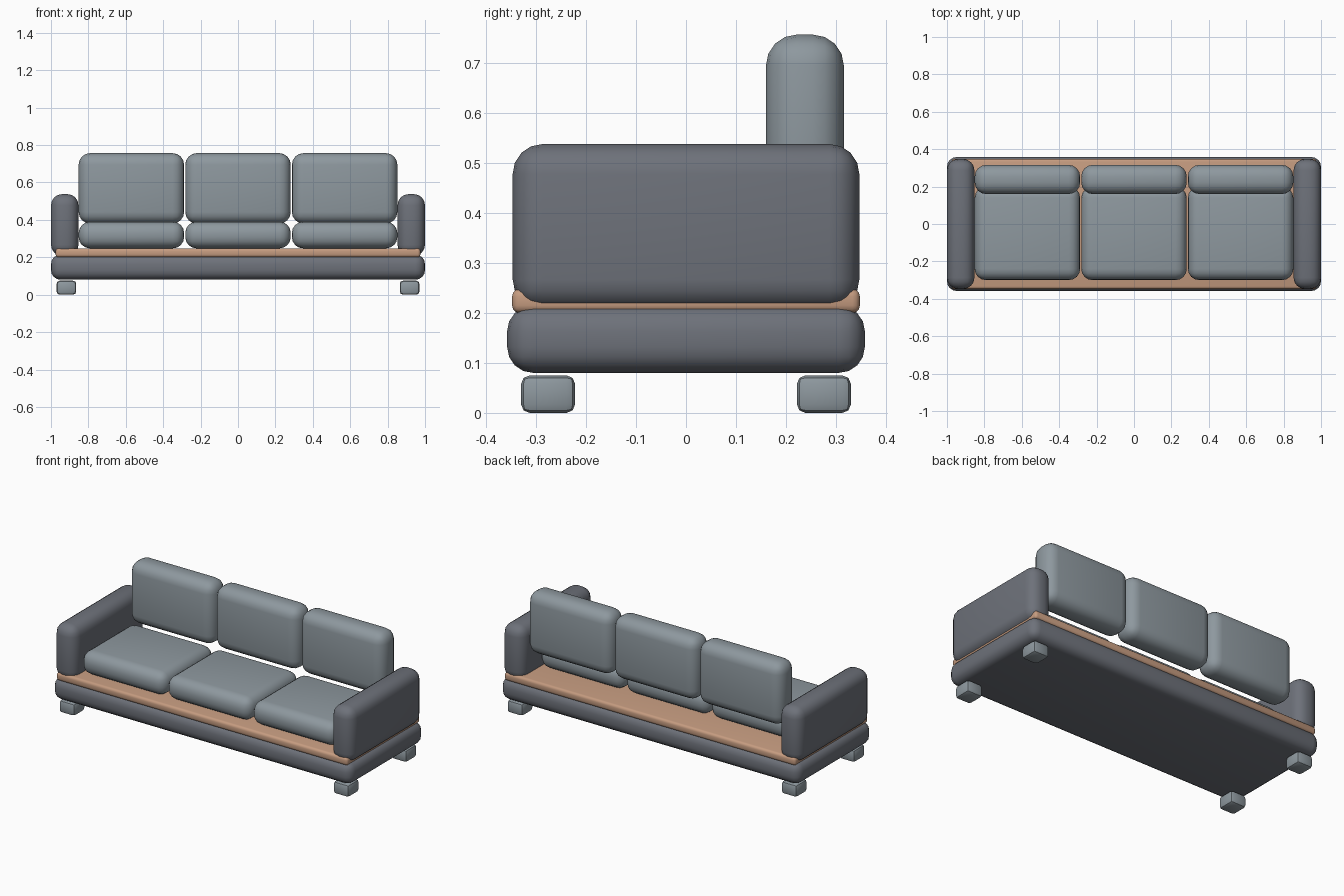
import bpy
import bmesh
from mathutils import Vector

if "Cube" in bpy.data.objects:
    bpy.data.objects.remove(bpy.data.objects["Cube"], do_unlink=True)


def material(name, rgb):
    mat = bpy.data.materials.new(name)
    mat.use_nodes = True
    mat.diffuse_color = (*rgb, 1)
    bsdf = next(n for n in mat.node_tree.nodes if n.type == 'BSDF_PRINCIPLED')
    bsdf.inputs["Base Color"].default_value = (*rgb, 1)
    return mat


DARK = material("dark grey fabric", (0.155, 0.167, 0.195))
LIGHT = material("light grey fabric", (0.27, 0.315, 0.345))
WOOD = material("tan wood", (0.56, 0.33, 0.215))


def rounded_box(name, low, high, radius, segments, mat):
    """Box between two corners with rounded edges."""
    low, high = Vector(low), Vector(high)
    bm = bmesh.new()
    bmesh.ops.create_cube(bm, size=1)
    for v in bm.verts:
        v.co = Vector(a * b for a, b in zip(v.co, high - low))
    mesh = bpy.data.meshes.new(name)
    bm.to_mesh(mesh)
    bm.free()
    mesh.materials.append(mat)
    obj = bpy.data.objects.new(name, mesh)
    obj.location = (low + high) / 2
    bpy.context.collection.objects.link(obj)
    bevel = obj.modifiers.new("rounding", 'BEVEL')
    bevel.width = radius
    bevel.segments = segments
    bpy.ops.object.select_all(action='DESELECT')
    obj.select_set(True)
    bpy.context.view_layer.objects.active = obj
    bpy.ops.object.modifier_apply(modifier="rounding")
    bpy.ops.object.shade_smooth_by_angle()
    return obj


# Base and wooden deck
rounded_box("base", (-1, -0.358, 0.08), (1, 0.358, 0.215), 0.052, 4, DARK)
rounded_box("wood_deck", (-0.975, -0.348, 0.2), (0.975, 0.348, 0.248), 0.015, 3, WOOD)

# Arms and feet on both sides
for side, s in (("right", -1), ("left", 1)):
    xs = sorted((s * 0.853, s))
    rounded_box(side + "_arm", (xs[0], -0.347, 0.207), (xs[1], 0.347, 0.538),
                0.06, 4, DARK)
    xs = sorted((s * 0.865, s * 0.97))
    for end, e in (("front", -1), ("back", 1)):
        ys = sorted((e * 0.222, e * 0.33))
        rounded_box(f"{end}_{side}_foot", (xs[0], ys[0], 0), (xs[1], ys[1], 0.075),
                    0.017, 2, LIGHT)

# Three seat cushions, each with a back cushion
for place, x in (("right", -0.57), ("middle", 0), ("left", 0.57)):
    a, b = x - 0.282, x + 0.282
    rounded_box(place + "_seat_cushion", (a, -0.3, 0.248), (b, 0.2, 0.39),
                0.06, 4, LIGHT)
    rounded_box(place + "_back_cushion", (a, 0.16, 0.38), (b, 0.316, 0.757),
                0.062, 4, LIGHT)
